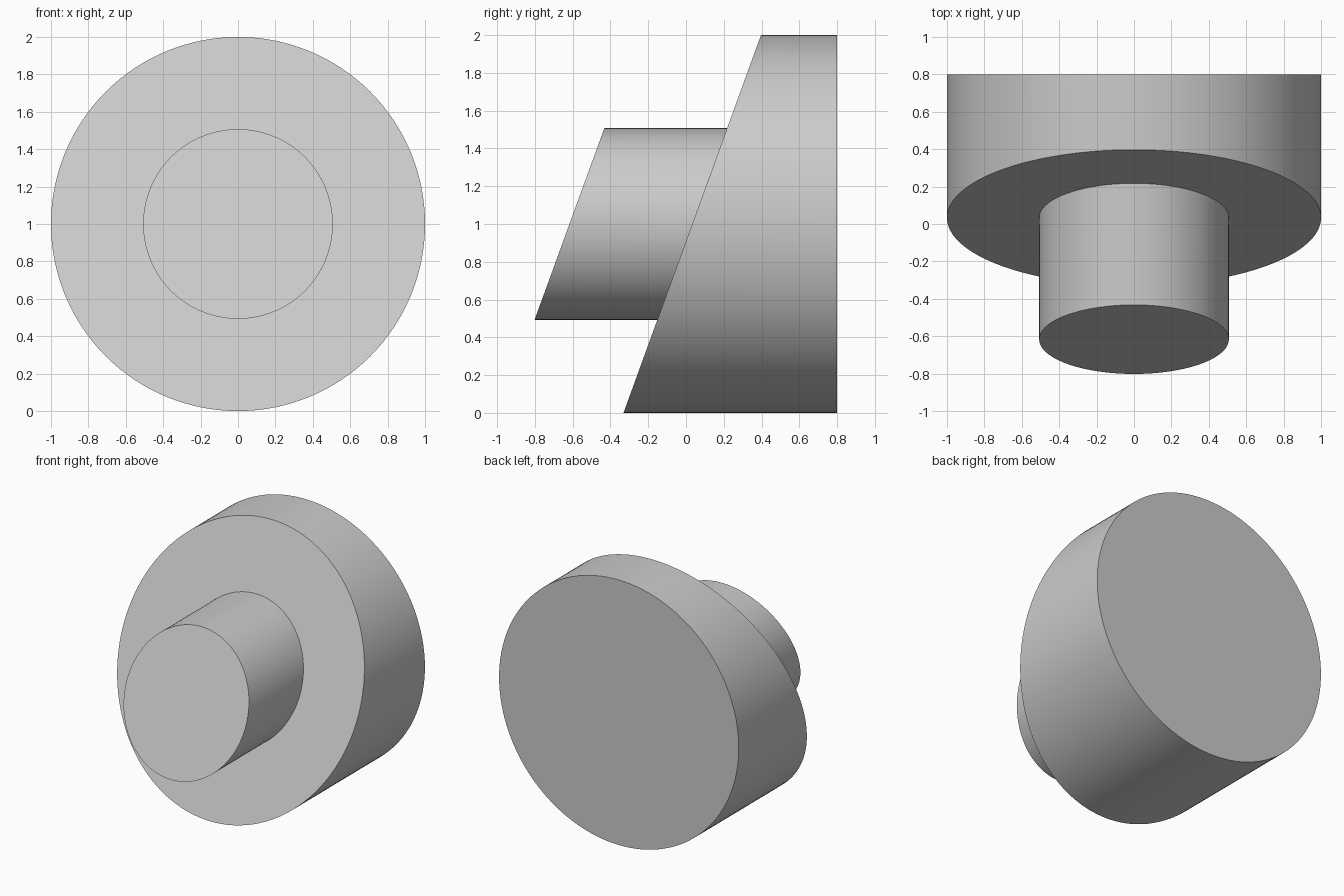
import bpy, bmesh, math

cube = bpy.data.objects.get("Cube")
if cube:
    bpy.data.objects.remove(cube, do_unlink=True)

SIDES = 128
SLOPE = math.tan(math.radians(20))

grey = bpy.data.materials.new("plain grey")
grey.use_nodes = True
colour = (0.6, 0.6, 0.6, 1)
grey.diffuse_color = colour
grey.node_tree.nodes["Principled BSDF"].inputs["Base Color"].default_value = colour

bm = bmesh.new()


def ring(radius, y, slope):
    """Circle seen from the front, leaning back by the slope."""
    points = []
    for i in range(SIDES):
        a = math.tau * i / SIDES
        rise = radius * math.sin(a)
        points.append(bm.verts.new((radius * math.cos(a), y + slope * rise, 1 + rise)))
    return points


def bridge(a, b):
    for i in range(SIDES):
        j = (i + 1) % SIDES
        bm.faces.new((a[i], a[j], b[j], b[i]))


# Upright back, slanted disc front, then the boss with a parallel slanted end
rings = [ring(1, 0.8, 0), ring(1, 0.033, SLOPE),
         ring(0.507, 0.033, SLOPE), ring(0.507, -0.617, SLOPE)]
for a, b in zip(rings, rings[1:]):
    bridge(a, b)
bm.faces.new(rings[0])
bm.faces.new(rings[-1])
bmesh.ops.recalc_face_normals(bm, faces=bm.faces)

mesh = bpy.data.meshes.new("slanted_disc_with_boss")
bm.to_mesh(mesh)
bm.free()
mesh.materials.append(grey)
body = bpy.data.objects.new("slanted_disc_with_boss", mesh)
bpy.context.collection.objects.link(body)

# Smooth walls with sharp rims
bpy.ops.object.select_all(action="DESELECT")
body.select_set(True)
bpy.context.view_layer.objects.active = body
bpy.ops.object.shade_smooth_by_angle(angle=math.radians(30))
